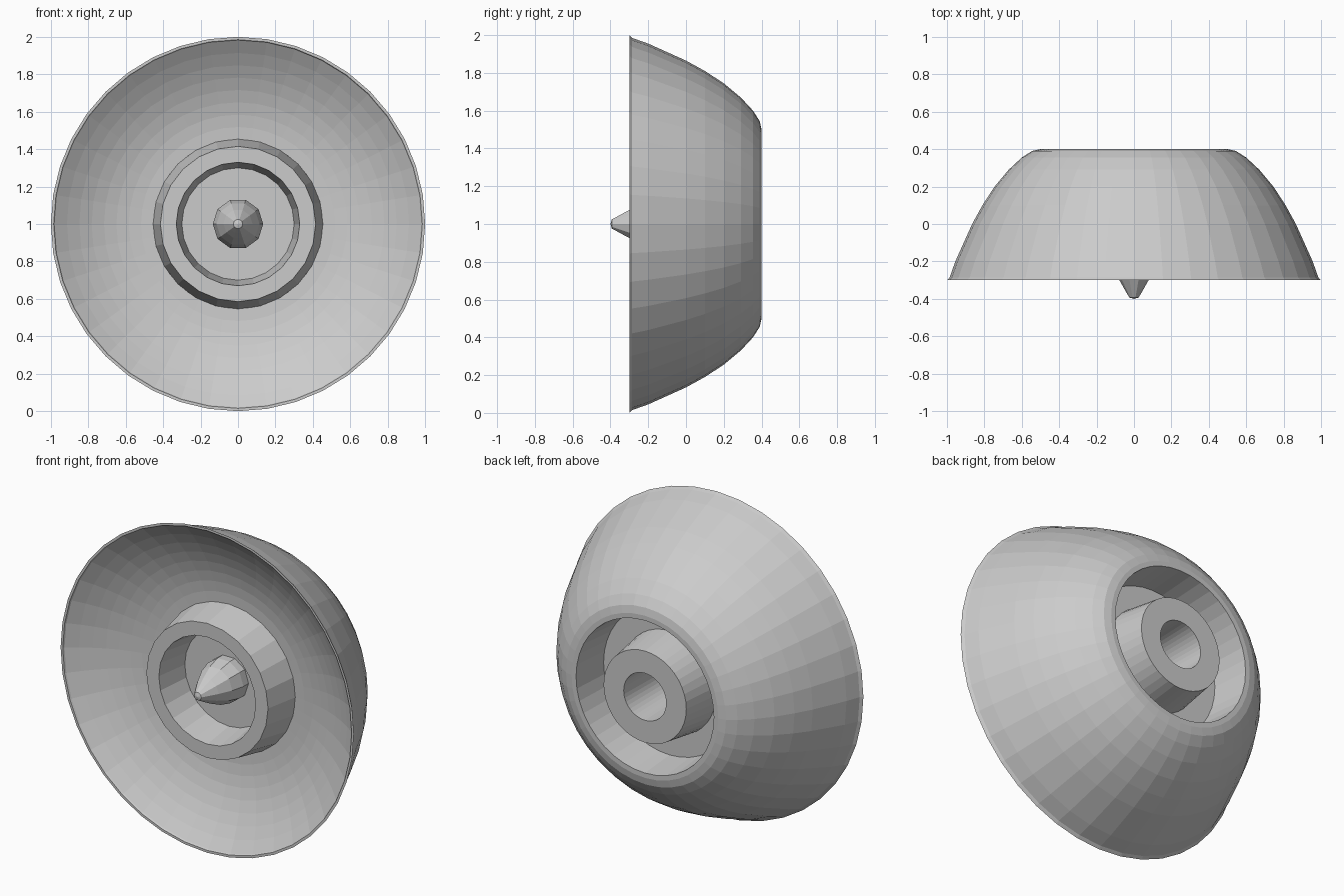
import bpy, bmesh, math

if "Cube" in bpy.data.objects:
    bpy.data.objects.remove(bpy.data.objects["Cube"])


def lathe(name, profile, sides, smooth=True):
    """Revolve (radius, y) points about the y-parallel axis through z = 1.
    Profiles run from the front centre, over the rim, to the back centre."""
    bm = bmesh.new()
    rings = []
    for r, y in profile:
        if r == 0:
            rings.append([bm.verts.new((0, y, 1))] * sides)
        else:
            rings.append([bm.verts.new((r * math.cos(2 * math.pi * k / sides), y,
                                        1 + r * math.sin(2 * math.pi * k / sides)))
                          for k in range(sides)])
    for a, b in zip(rings, rings[1:]):
        for k in range(sides):
            n = (k + 1) % sides
            quad = list(dict.fromkeys((a[k], b[k], b[n], a[n])))
            bm.faces.new(quad)
    mesh = bpy.data.meshes.new(name)
    bm.to_mesh(mesh)
    bm.free()
    obj = bpy.data.objects.new(name, mesh)
    bpy.context.collection.objects.link(obj)
    return obj


# Concave front dish, steepening towards the rim, with a thin lip
dish = []
for i in range(9):
    t = i / 8
    dish.append((0.452 + 0.528 * t, -0.09 - 0.2 * t ** 2))
lathe("front_dish", dish + [(0.985, -0.3), (1.0, -0.3)], 40)

# Domed outer shell running to the flat back lip
lathe("outer_shell", [(1.0, -0.3), (0.985, -0.285), (0.955, -0.2), (0.91, -0.1),
                      (0.865, 0.0), (0.81, 0.1), (0.745, 0.2), (0.67, 0.29),
                      (0.6, 0.355), (0.545, 0.39), (0.5, 0.4), (0.47, 0.4)], 40)

# Tapered ring around the lamp, with its recessed floor
lathe("lamp_ring", [(0, -0.09), (0.30, -0.09), (0.33, -0.3), (0.415, -0.3),
                    (0.455, -0.085)], 24)

# Rear recess: sloped wall, floor, central hub and its blind hole
lathe("rear_socket", [(0.47, 0.4), (0.45, 0.16), (0.315, 0.16), (0.282, 0.4),
                      (0.145, 0.4), (0.13, -0.05), (0, -0.05)], 40)

# Pointed bulb in the middle of the ring
lathe("bulb", [(0, -0.4), (0.025, -0.393), (0.05, -0.35), (0.078, -0.3),
               (0.115, -0.22), (0.135, -0.14), (0.135, -0.09)], 10)
